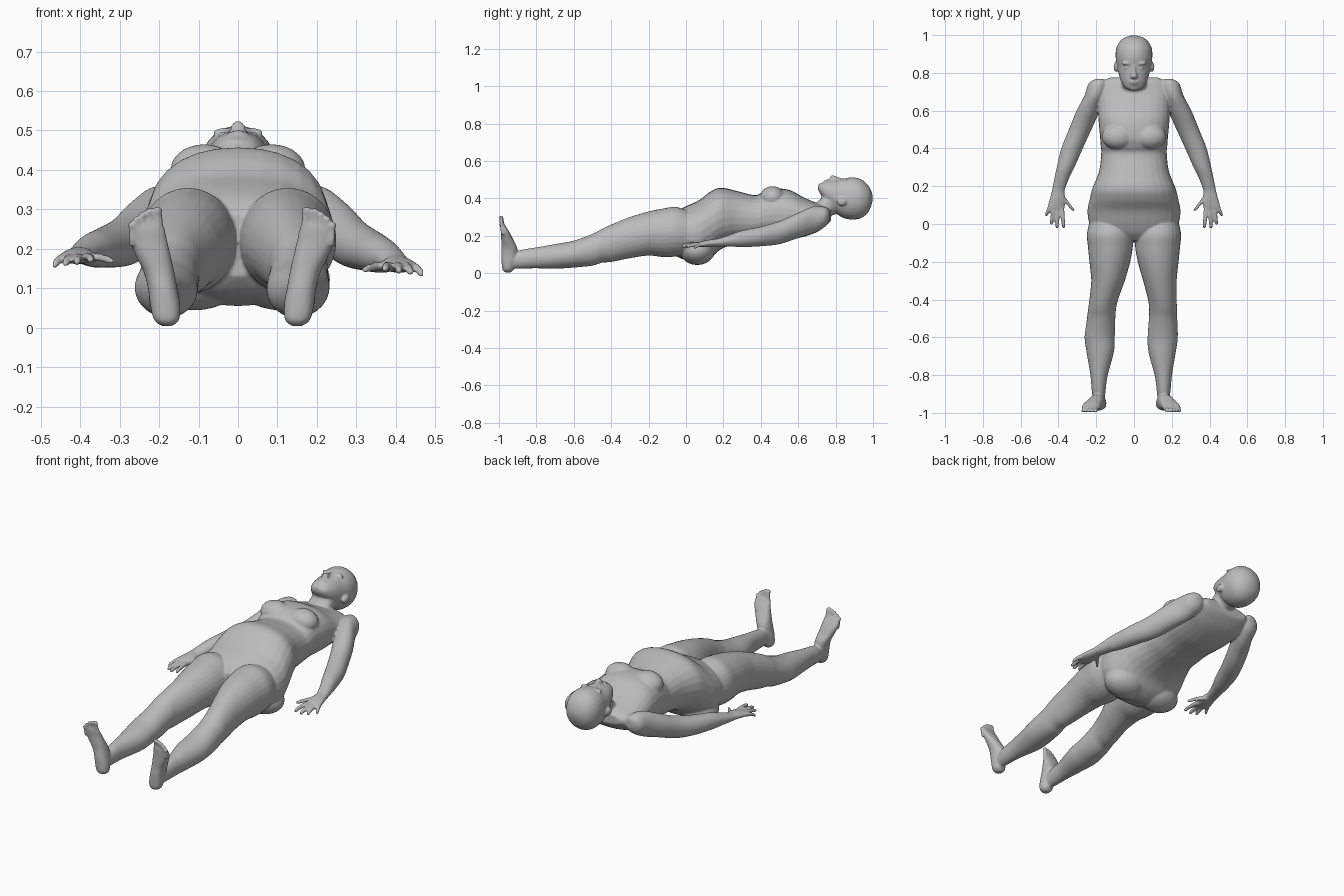
import bpy, bmesh, math
from mathutils import Vector, Matrix

skin = bpy.data.materials.new("plain_grey")
skin.diffuse_color = (0.5, 0.5, 0.5, 1)
bm = bmesh.new()
N = 28


def spline(rows, steps=5):
    """Catmull-Rom interpolation of section rows."""
    rows = [Vector(r) for r in rows]
    out = []
    for i in range(len(rows) - 1):
        a, b, c, d = rows[max(i - 1, 0)], rows[i], rows[i + 1], rows[min(i + 2, len(rows) - 1)]
        for k in range(steps):
            t = k / steps
            out.append(0.5 * (2 * b + (c - a) * t + (2 * a - 5 * b + 4 * c - d) * t * t
                              + (3 * b - a - 3 * c + d) * t ** 3))
    return out + [rows[-1]]


def loft(rows, axis="Y", power=2.0, n=N):
    """Rows: (height along axis, centre 1, centre 2, radius 1, radius 2)."""
    rings = []
    for h, c1, c2, r1, r2 in spline(rows):
        ring = []
        for k in range(n):
            a = 2 * math.pi * k / n
            ca, sa = math.cos(a), math.sin(a)
            u = c1 + max(r1, .002) * math.copysign(abs(ca) ** (2 / power), ca)
            v = c2 + max(r2, .002) * math.copysign(abs(sa) ** (2 / power), sa)
            ring.append(bm.verts.new((u, h, v) if axis == "Y" else (u, v, h)))
        rings.append(ring)
    faces = [bm.faces.new(rings[0]), bm.faces.new(rings[-1])]
    for p, q in zip(rings, rings[1:]):
        for k in range(n):
            faces.append(bm.faces.new((p[k], p[(k + 1) % n], q[(k + 1) % n], q[k])))
    bmesh.ops.recalc_face_normals(bm, faces=faces)


def span(rows):
    """(y, top, bottom, half width) to a centred section row."""
    return [(y, 0, (t + b) / 2, w, (t - b) / 2) for y, t, b, w in rows]


def blob(pos, size):
    m = Matrix.Translation(pos) @ Matrix.Diagonal((*size, 1))
    bmesh.ops.create_uvsphere(bm, u_segments=24, v_segments=14, radius=1, matrix=m)


# Torso from crotch to shoulders
loft(span([(-.09, .29, .13, .05), (-.05, .33, .09, .19), (0, .358, .07, .235),
           (.07, .39, .055, .246), (.13, .436, .08, .235), (.19, .457, .13, .22),
           (.28, .437, .16, .185), (.37, .417, .17, .174), (.41, .435, .175, .176),
           (.46, .452, .178, .18), (.55, .446, .18, .188), (.63, .405, .195, .19),
           (.70, .375, .22, .19), (.75, .358, .255, .17), (.775, .34, .28, .13)]), power=2.25)

# Neck and head
loft([(.64, 0, .31, .09, .06), (.70, 0, .325, .075, .055), (.74, 0, .36, .066, .065),
      (.80, 0, .39, .065, .075), (.86, 0, .40, .05, .06)])
loft(span([(.706, .465, .445, .015), (.72, .48, .42, .045), (.75, .493, .375, .066),
           (.79, .499, .335, .08), (.83, .502, .30, .088), (.88, .512, .287, .097),
           (.93, .505, .292, .094), (.97, .475, .32, .072), (.99, .44, .36, .042),
           (.998, .41, .39, .012)]), power=2.1)

# Face: nose, mouth, chin
loft([(.768, 0, .495, .01, .01), (.776, 0, .503, .019, .02), (.79, 0, .503, .016, .02),
      (.815, 0, .498, .010, .016), (.845, 0, .495, .009, .012)], n=14)
blob((0, .754, .488), (.028, .007, .013))
blob((0, .744, .484), (.025, .007, .013))
blob((0, .722, .466), (.028, .016, .014))

for s in (1, -1):
    start = len(bm.verts)
    left = s < 0
    # Ear, brow, eye, chest, buttock
    blob((.094, .832, .382), (.014, .028, .022))
    blob((.035, .85, .495), (.03, .009, .012))
    blob((.035, .826, .488), (.016, .008, .009))
    blob((.085, .462, .402), (.086, .068, .063))
    blob((.112, .06, .122), (.122, .095, .078))

    # Leg
    loft([(.03, .13, .215, .10, .11), (-.05, .127, .222, .122, .132), (-.12, .125, .216, .119, .13),
          (-.2, .128, .212, .108, .118), (-.3, .137, .19, .089, .11), (-.4, .15, .16, .076, .10),
          (-.45, .154, .146, .074, .09), (-.5, .154, .125, .075, .085), (-.6, .152, .102, .08, .072),
          (-.68, .149, .092, .072, .067), (-.8, .155, .082, .046, .056), (-.88, .157, .075, .037, .05),
          (-.95, .155, .065, .028, .04)])
    # Foot and toes
    loft([(.004, .15, -.952, .012, .014), (.02, .151, -.952, .032, .03), (.06, .155, -.948, .038, .038),
          (.10, .161, -.945, .037, .043), (.14, .170, -.945, .039, .041), (.18, .184, -.956, .044, .032),
          (.22, .197, -.967, .048, .023), (.25, .200, -.978, .045, .015), (.265, .200, -.981, .038, .010)],
         axis="Z", power=2.3)
    for i, (x, tip, r) in enumerate(((.170, .306, .013), (.190, .303, .0095), (.207, .295, .009),
                                     (.223, .283, .0085), (.237, .268, .0085))):
        loft([(tip - .06, x, -.978, r, .011), (tip - .02, x + .003, -.985, r * .85, .010),
              (tip - .006, x + .004, -.988, r, .011), (tip, x + .004, -.988, r * .5, .005)],
             axis="Z", n=12)

    # Arm with palm
    arm = len(bm.verts)
    loft([(.768, .182, .31, .02, .025), (.745, .19, .302, .05, .052), (.68, .207, .285, .055, .072),
          (.6, .242, .256, .062, .068), (.5, .285, .217, .06, .062), (.4, .328, .197, .057, .053),
          (.3, .362, .184, .047, .045), (.25, .38, .177, .04, .035), (.2, .395, .168, .035, .026),
          (.17, .402, .164, .034, .021), (.13, .405, .16, .042, .02), (.09, .412, .156, .045, .016),
          (.065, .413, .152, .038, .011)])
    # Fingers and thumb: (base x, base y, tip x, tip y, tip z)
    for bx, by, tx, ty, tz in ((.382, .09, .372, -.022, .148), (.404, .09, .408, -.024, .143),
                               (.424, .09, .438, -.004, .139), (.442, .095, .466, .042, .134),
                               (.385, .155, .318, .068, .146)):
        rows = []
        for t, r in ((0, .013), (.35, .0115), (.7, .0105), (.93, .009), (1, .004)):
            rows.append((by + (ty - by) * t, bx + (tx - bx) * t, .154 + (tz - .154) * t
                         + .006 * math.sin(math.pi * t), r, r))
        loft(rows, n=12)

    # The far side is mirrored with a slightly wider stance and higher hand
    if left:
        bm.verts.ensure_lookup_table()
        new = bm.verts[start:]
        for i, v in enumerate(new):
            if start + i >= arm:
                v.co.z += .022 * min(1, max(0, (.55 - v.co.y) / .4))
            else:
                v.co.x += min(.03, max(0, (-v.co.y - .3) * .1))
            v.co.x *= -1
        bmesh.ops.reverse_faces(bm, faces=list({f for v in new for f in v.link_faces}))

mesh = bpy.data.meshes.new("reclining_body")
bm.to_mesh(mesh)
bm.free()
body = bpy.data.objects.new("reclining_body", mesh)
bpy.context.collection.objects.link(body)
mesh.materials.append(skin)

# Fuse the parts into one smooth skin
fuse = body.modifiers.new("fuse", "REMESH")
fuse.mode = "VOXEL"
fuse.voxel_size = 0.0055
fuse.use_smooth_shade = True
soften = body.modifiers.new("soften", "SMOOTH")
soften.factor = 0.5
soften.iterations = 4
lighten = body.modifiers.new("lighten", "DECIMATE")
lighten.ratio = 0.4
